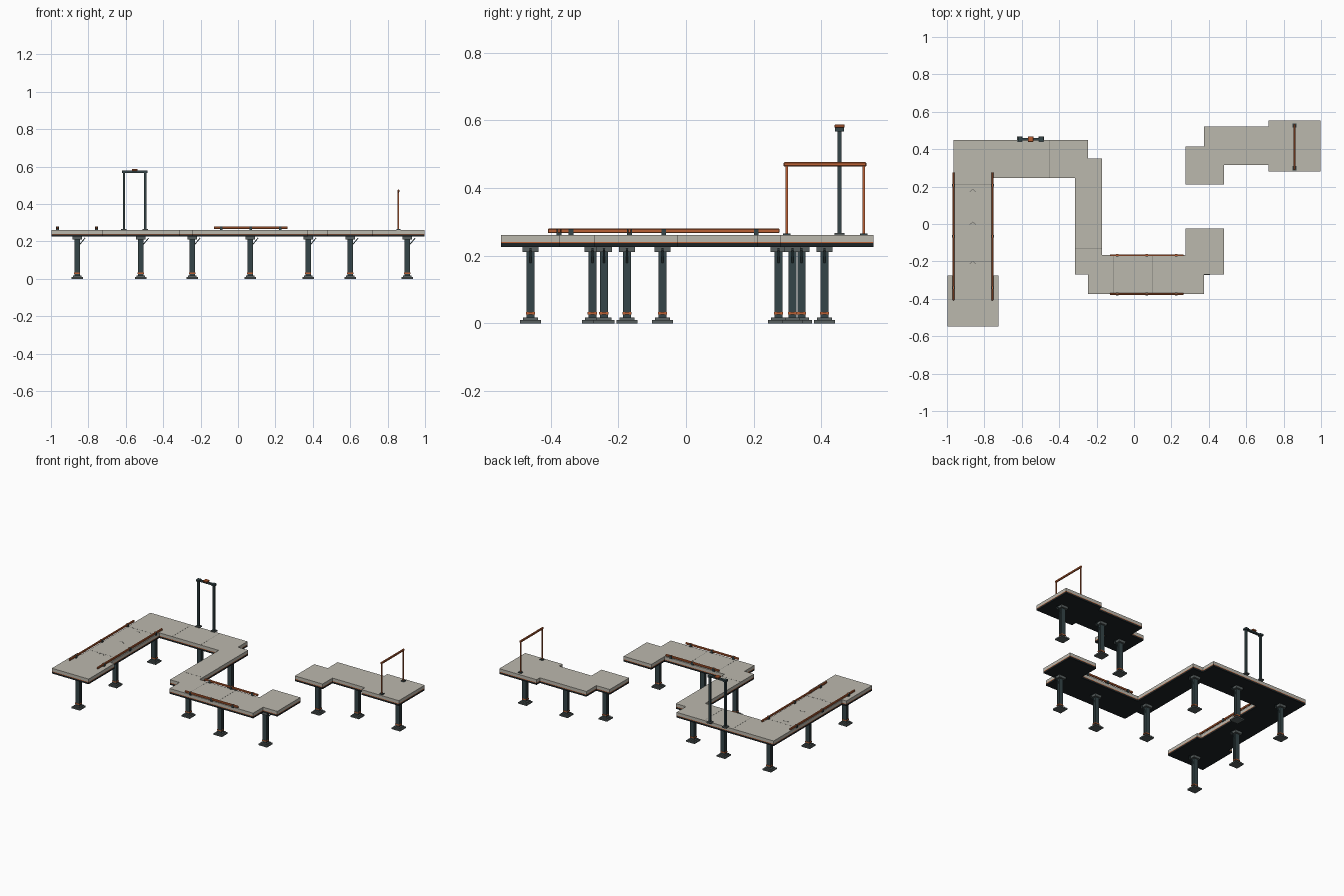
import bpy, bmesh, math
from mathutils import Vector, Matrix

if "Cube" in bpy.data.objects:
    bpy.data.objects.remove(bpy.data.objects["Cube"])

def mat(name, rgb):
    m = bpy.data.materials.new(name)
    m.diffuse_color = (*rgb, 1)
    m.use_nodes = True
    m.node_tree.nodes["Principled BSDF"].inputs["Base Color"].default_value = m.diffuse_color
    return m

CONCRETE = mat("concrete", (0.50, 0.48, 0.42))
STEEL = mat("dark_steel", (0.035, 0.06, 0.065))
UNDER = mat("underside", (0.012, 0.017, 0.019))
PLATE = mat("plate_grey", (0.10, 0.12, 0.12))
RUST = mat("orange_paint", (0.50, 0.12, 0.035))
MARK = mat("marking", (0.2, 0.2, 0.18))

def finish(name, bm, material):
    bmesh.ops.recalc_face_normals(bm, faces=bm.faces)
    me = bpy.data.meshes.new(name)
    bm.to_mesh(me)
    bm.free()
    me.materials.append(material)
    ob = bpy.data.objects.new(name, me)
    bpy.context.collection.objects.link(ob)
    return ob

def add_box(bm, c, s, rot=Matrix.Identity(4)):
    bmesh.ops.create_cube(bm, size=1, matrix=Matrix.Translation(c) @ rot @ Matrix.Diagonal((*s, 1)))

def boxes(name, items, material, bevel=0):
    bm = bmesh.new()
    for c, s in items:
        add_box(bm, c, s)
    if bevel:
        bmesh.ops.bevel(bm, geom=bm.edges[:], offset=bevel, segments=1, affect='EDGES')
    return finish(name, bm, material)

def prism(name, pts, z0, z1, material, inset=0):
    bm = bmesh.new()
    f = bm.faces.new([bm.verts.new((x, y, z0)) for x, y in pts])
    f.normal_update()
    if inset:
        r = bmesh.ops.inset_region(bm, faces=[f], thickness=inset, use_even_offset=True)
        bmesh.ops.delete(bm, geom=r["faces"], context='FACES')
        bmesh.ops.delete(bm, geom=[v for v in bm.verts if not v.link_faces], context='VERTS')
        f = bm.faces[:][0]
    r = bmesh.ops.extrude_face_region(bm, geom=[f], use_keep_orig=True)
    bmesh.ops.translate(bm, vec=(0, 0, z1 - z0), verts=[g for g in r["geom"] if isinstance(g, bmesh.types.BMVert)])
    return finish(name, bm, material)

# Walkway outlines
main = [(-.315, .245), (-.315, -.27), (-.245, -.27), (-.245, -.375), (.375, -.375), (.375, -.27),
        (.48, -.27), (.48, -.025), (.275, -.025), (.275, -.165), (-.17, -.165), (-.17, .35),
        (-.245, .35), (-.245, .45), (-.965, .45), (-.965, -.275), (-.997, -.275), (-.997, -.547),
        (-.725, -.547), (-.725, -.275), (-.755, -.275), (-.755, .245)]
island = [(.275, .21), (.48, .21), (.48, .315), (.72, .315), (.72, .28), (.997, .28),
          (.997, .554), (.72, .554), (.72, .52), (.375, .52), (.375, .415), (.275, .415)]
for label, pts in (("main", main), ("island", island)):
    prism(label + "_deck_slab", pts, .241, .261, CONCRETE)
    prism(label + "_deck_stripe", pts, .237, .241, RUST, .001)
    prism(label + "_deck_underside", pts, .226, .237, UNDER)

# Support columns: feet, H-section shaft, collar, cap and brace
columns = [(-.86, -.46), (-.86, -.07), (-.86, .342), (-.52, .342), (-.245, .273), (-.245, -.174),
           (.065, -.277), (.375, -.243), (.375, .315), (.60, .41), (.905, .41)]
for i, (x, y) in enumerate(columns):
    n = f"column_{i + 1}_"
    boxes(n + "foot", [((x, y, .0045), (.062, .062, .009)), ((x, y, .013), (.044, .044, .008))], PLATE)
    boxes(n + "shaft", [((x, y + s * .009, .1135), (.03, .006, .193)) for s in (-1, 1)]
          + [((x, y, .1135), (.022, .014, .193))], STEEL)
    boxes(n + "collar", [((x, y, .03), (.033, .027, .007))], RUST)
    boxes(n + "cap", [((x, y, .218), (.05, .047, .016))], PLATE)
    bm = bmesh.new()
    add_box(bm, (x + .026, y, .199), (.052, .006, .005), Matrix.Rotation(-math.radians(50), 4, 'Y'))
    finish(n + "brace", bm, STEEL)

# Low kerb rails with small brackets
for i, x in enumerate((-.965, -.757)):
    boxes(f"lane_rail_{i + 1}", [((x, -.066, .273), (.01, .685, .013))], RUST, .002)
    boxes(f"lane_rail_brackets_{i + 1}",
          [((x, y, .269), (.015, .014, .02)) for y in (-.34, -.066, .208)], STEEL)
for i, y in enumerate((-.167, -.375)):
    boxes(f"cross_rail_{i + 1}", [((.068, y, .273), (.395, .01, .013))], RUST, .002)
    boxes(f"cross_rail_brackets_{i + 1}",
          [((x, y, .269), (.014, .015, .02)) for x in (-.09, .068, .226)], STEEL)

# Tall dark portal at the back edge
px, py = -.553, .454
ends = (px - .057, px + .057)
boxes("portal_feet", [((x, py, .263), (.03, .03, .008)) for x in ends], PLATE)
boxes("portal_posts", [((x, py, .417), (.012, .012, .31)) for x in ends], STEEL)
boxes("portal_beam", [((px, py, .573), (.136, .014, .011))]
      + [((x, py, .573), (.022, .026, .012)) for x in ends], STEEL)
boxes("portal_lamp", [((px, py, .583), (.03, .03, .01))], RUST, .002)

# Orange finish gate on the island
gx = .858
boxes("gate_feet", [((gx, y, .263), (.022, .022, .006)) for y in (.298, .526)], STEEL)
boxes("gate_posts", [((gx, y, .363), (.008, .007, .205)) for y in (.298, .526)], RUST)
boxes("gate_beam", [((gx, .411, .470), (.011, .245, .014))], RUST, .003)

# Direction chevrons and slab seams
bm = bmesh.new()
for y in (.185, .01, -.2):
    for s in (-1, 1):
        add_box(bm, (-.862 + s * .008, y - .006, .2612), (.024, .004, .001), Matrix.Rotation(-s * math.radians(42), 4, 'Z'))
finish("chevrons", bm, MARK)
boxes("slab_seams", [((-.86, y, .2611), (.205, .002, .0006)) for y in (.21, -.2)]
      + [((x, .347, .2611), (.002, .2, .0006)) for x in (-.66, -.45)]
      + [((-.242, -.13, .2611), (.14, .002, .0006))]
      + [((x, -.27, .2611), (.002, .2, .0006)) for x in (-.11, .1)], MARK)
